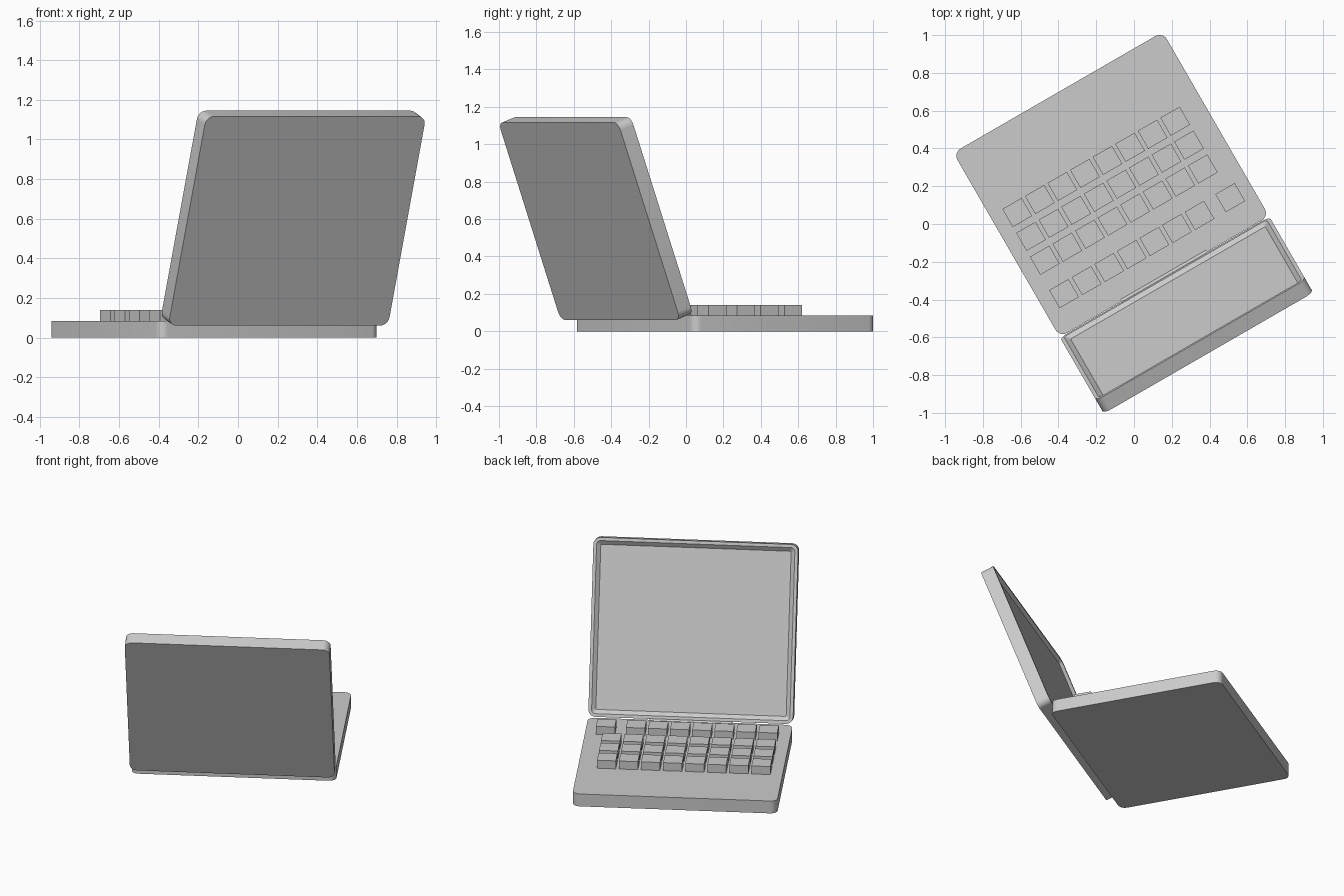
import bpy, bmesh, math
from mathutils import Matrix, Vector

if "Cube" in bpy.data.objects:
    bpy.data.objects.remove(bpy.data.objects["Cube"])

W, T = 0.64, 0.085                       # half width, slab thickness
TURN = Matrix.Rotation(math.radians(30), 4, 'Z')


def outline(y0, y1, inset, r, z, n=6):
    """Rounded rectangle, counter-clockwise."""
    rr = max(r - inset, 0.008)
    hx, a, b = W - inset - rr, y0 + inset + rr, y1 - inset - rr
    pts = []
    for k, (cx, cy) in enumerate([(hx, b), (-hx, b), (-hx, a), (hx, a)]):
        for i in range(n + 1):
            t = math.pi / 2 * (k + i / n)
            pts.append(Vector((cx + rr * math.cos(t), cy + rr * math.sin(t), z)))
    return pts


def finish(name, bm, matrix):
    bmesh.ops.recalc_face_normals(bm, faces=bm.faces)
    bm.transform(matrix)
    me = bpy.data.meshes.new(name)
    bm.to_mesh(me)
    bm.free()
    ob = bpy.data.objects.new(name, me)
    bpy.context.collection.objects.link(ob)
    bpy.ops.object.select_all(action='DESELECT')
    ob.select_set(True)
    bpy.context.view_layer.objects.active = ob
    bpy.ops.object.shade_smooth_by_angle(angle=math.radians(30))
    return ob


def slab(name, y0, y1, layers, matrix, r=0.045):
    """Stack rounded outlines given as (inset, z), capped at both ends."""
    bm = bmesh.new()
    loops = [[bm.verts.new(p) for p in outline(y0, y1, i, r, z)] for i, z in layers]
    for a, b in zip(loops, loops[1:]):
        for i in range(len(a)):
            j = (i + 1) % len(a)
            bm.faces.new((a[i], a[j], b[j], b[i]))
    bm.faces.new(loops[0])
    bm.faces.new(loops[-1])
    return finish(name, bm, matrix)


# keyboard base
slab("base", -0.322, 0.805, [(0, 0), (0, T)], TURN)

# tilted lid with a recessed screen on its inner side
lid_pose = (TURN @ Matrix.Translation((0, -0.325, 0.09))
            @ Matrix.Rotation(math.radians(110), 4, 'X'))
slab("screen_lid", 0, 1.123, [(0, T), (0, 0), (0.02, 0), (0.045, 0.02)], lid_pose)

# hinge rod between base and lid
bm = bmesh.new()
bmesh.ops.create_cone(bm, cap_ends=True, segments=16, radius1=0.014, radius2=0.014, depth=0.52)
finish("hinge", bm, TURN @ Matrix.Translation((0, -0.322, 0.078))
       @ Matrix.Rotation(math.pi / 2, 4, 'Y'))

# keys: three full rows, and a last row with a gap before the end key
PITCH, U0 = 0.138, -0.505
rows = [(v, [U0 + PITCH * i for i in range(8)]) for v in (0.362, 0.216, 0.07)]
rows.append((-0.134, [U0 + PITCH * i for i in range(7)] + [0.511]))
for r, (v, us) in enumerate(rows):
    for c, u in enumerate(us):
        bm = bmesh.new()
        bmesh.ops.create_cube(bm, size=1)
        finish(f"key_{r + 1}_{c + 1}", bm, TURN @ Matrix.Translation((u, v, 0.11))
               @ Matrix.Diagonal((0.118, 0.11, 0.06, 1)))
